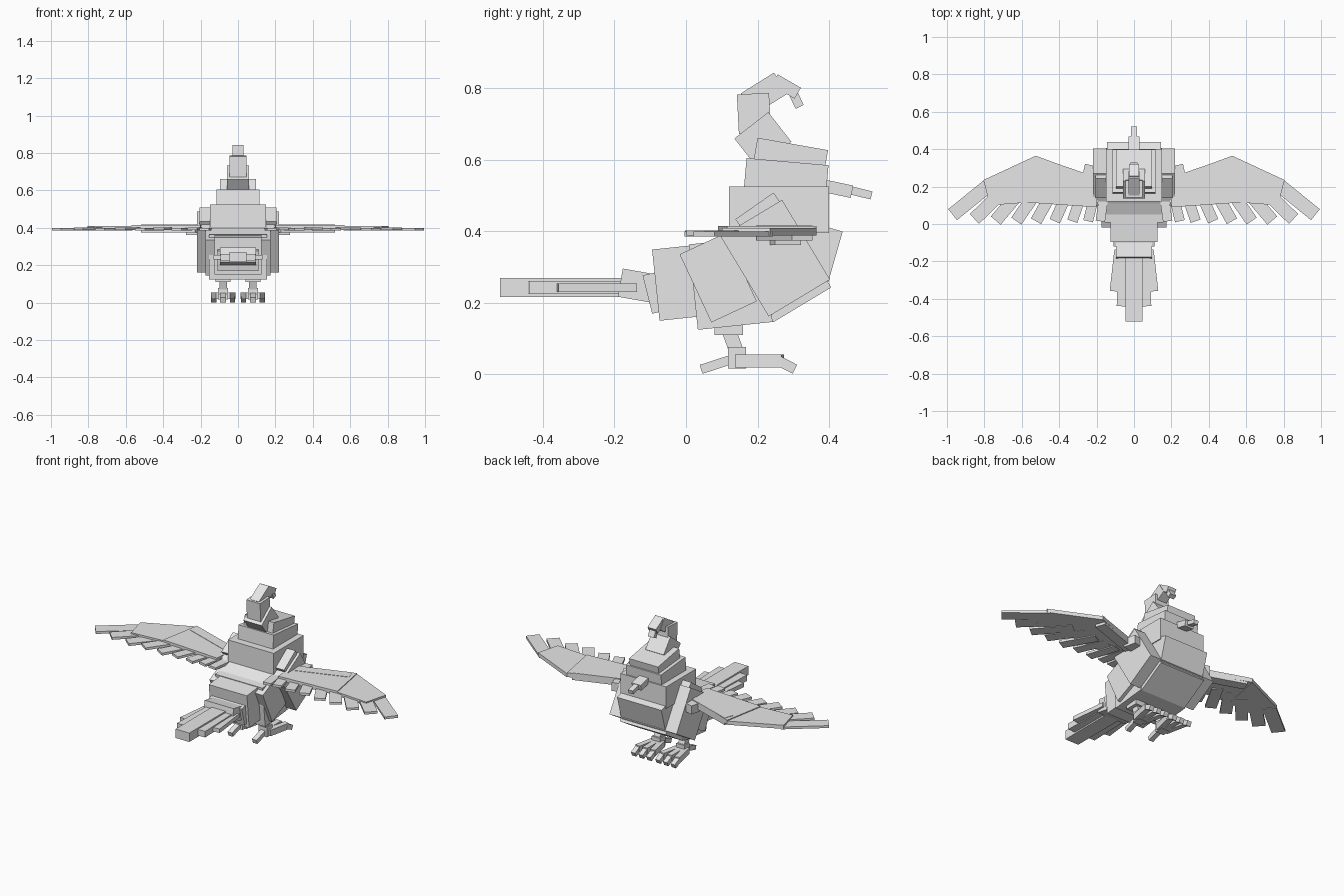
import bpy, bmesh, math
from mathutils import Matrix, Vector

cube = bpy.data.objects.get("Cube")
if cube:
    bpy.data.objects.remove(cube)

colour = (0.8, 0.8, 0.8, 1)
grey = bpy.data.materials.new("plain_grey")
grey.use_nodes = True
grey.diffuse_color = colour
grey.node_tree.nodes["Principled BSDF"].inputs["Base Color"].default_value = colour


def finish(name, bm):
    bmesh.ops.recalc_face_normals(bm, faces=bm.faces)
    mesh = bpy.data.meshes.new(name)
    bm.to_mesh(mesh)
    bm.free()
    mesh.materials.append(grey)
    obj = bpy.data.objects.new(name, mesh)
    bpy.context.collection.objects.link(obj)


def cuboid(name, centre, size, angle, axis):
    """Box turned about one axis through its centre."""
    bm = bmesh.new()
    turn = Matrix.Rotation(angle, 4, axis)
    place = Matrix.Translation(centre) @ turn @ Matrix.Diagonal((*size, 1))
    bmesh.ops.create_cube(bm, size=1, matrix=place)
    finish(name, bm)


def block(name, at, length, height, width, pitch=0, x=0):
    """Box centred at (y, z); positive pitch lifts its front end."""
    cuboid(name, (x, *at), (width, length, height), math.radians(pitch), "X")


def plank(name, start, end, width, level, thick):
    """Flat strip from start to end in plan, centred on a height."""
    start, end = Vector(start), Vector(end)
    run = end - start
    middle = (start + end) / 2
    cuboid(name, (*middle, level), (run.length, width, thick), math.atan2(run.y, run.x), "Z")


def panel(name, outline, sign, base, thick):
    """Flat plate with a plan outline, mirrored by sign."""
    bm = bmesh.new()
    face = bm.faces.new([bm.verts.new((sign * x, y, base)) for x, y in outline])
    result = bmesh.ops.extrude_face_region(bm, geom=[face])
    top = [v for v in result["geom"] if isinstance(v, bmesh.types.BMVert)]
    bmesh.ops.translate(bm, verts=top, vec=(0, 0, thick))
    finish(name, bm)


# Body
block("belly", at=(0.125, 0.255), length=0.21, height=0.24, width=0.31, pitch=6)
block("breast", at=(0.255, 0.31), length=0.19, height=0.27, width=0.3, pitch=31)
block("upper_chest", at=(0.32, 0.35), length=0.2, height=0.16, width=0.29, pitch=-16)
block("front_flanks", at=(0.25, 0.325), length=0.2, height=0.26, width=0.44, pitch=31)
block("rear_flanks", at=(0.09, 0.27), length=0.14, height=0.21, width=0.35, pitch=25)
block("shoulders", at=(0.22, 0.43), length=0.13, height=0.1, width=0.41, pitch=35)
block("rump", at=(0.015, 0.26), length=0.2, height=0.2, width=0.25, pitch=6)

# Tail
block("tail_root", at=(-0.04, 0.24), length=0.14, height=0.11, width=0.22, pitch=14)
block("tail_joint", at=(-0.09, 0.24), length=0.19, height=0.08, width=0.19, pitch=-10)
block("tail_middle_feather", at=(-0.31, 0.243), length=0.42, height=0.053, width=0.09)

# Neck, head and beak
block("neck", at=(0.26, 0.46), length=0.28, height=0.13, width=0.3)
block("cheeks", at=(0.28, 0.55), length=0.23, height=0.09, width=0.23, pitch=-5)
block("head", at=(0.29, 0.595), length=0.2, height=0.1, width=0.19, pitch=-10)
block("beak_base", at=(0.42, 0.52), length=0.09, height=0.035, width=0.06, pitch=-12)
block("beak_tip", at=(0.48, 0.51), length=0.08, height=0.023, width=0.03, pitch=-14)

# Crest curling forward
block("crest_base", at=(0.215, 0.655), length=0.12, height=0.105, width=0.12, pitch=38)
block("crest_stem", at=(0.19, 0.73), length=0.09, height=0.11, width=0.09, pitch=3)
block("crest_top", at=(0.218, 0.785), length=0.11, height=0.07, width=0.06, pitch=32)
block("crest_front", at=(0.28, 0.805), length=0.075, height=0.035, width=0.055, pitch=-30)
block("crest_tip", at=(0.305, 0.775), length=0.06, height=0.025, width=0.04, pitch=-65)

# Wing landmarks in plan
bend, wrist, inner_rear = (0.525, 0.365), (0.805, 0.235), (0.57, 0.115)
inner_outline = [(0.19, 0.24), bend, inner_rear, (0.2, 0.09)]
outer_outline = [bend, wrist, (0.77, 0.1), inner_rear]
feather_count = 9

for sign, tag in ((1, "left"), (-1, "right")):
    # Side tail feathers
    plank(f"{tag}_tail_inner_feather", (sign * 0.05, -0.12), (sign * 0.06, -0.44), 0.065, 0.243, 0.036)
    plank(f"{tag}_tail_outer_feather", (sign * 0.075, -0.14), (sign * 0.1, -0.36), 0.06, 0.242, 0.024)

    # Wing plates
    plank(f"{tag}_wing_joint", (sign * 0.18, 0.265), (sign * 0.27, 0.285), 0.075, 0.387, 0.05)
    plank(f"{tag}_wing_arm", (sign * 0.22, 0.225), (sign * 0.51, 0.325), 0.06, 0.396, 0.042)
    panel(f"{tag}_inner_wing", inner_outline, sign, base=0.39, thick=0.025)
    panel(f"{tag}_outer_wing", outer_outline, sign, base=0.388, thick=0.022)

    # Wing feathers fanning outward and growing toward the tip
    for i in range(feather_count):
        t = i / (feather_count - 1)
        tip = Vector((sign * (0.18 + 0.79 * t ** 1.2), 0.015 + 0.035 * t ** 8))
        angle = math.radians(8 + 43 * t)
        length = 0.15 + 0.11 * t
        base = tip + length * Vector((-sign * math.sin(angle), math.cos(angle)))
        level = 0.392 + 0.004 * (i % 2)
        plank(f"{tag}_wing_feather_{i + 1}", base, tip, 0.05 + 0.025 * t, level, 0.014)

    # Legs
    leg = sign * 0.08
    block(f"{tag}_thigh", at=(0.12, 0.13), length=0.08, height=0.04, width=0.08, x=leg)
    block(f"{tag}_shin", at=(0.13, 0.095), length=0.04, height=0.08, width=0.04, pitch=20, x=leg)
    block(f"{tag}_ankle", at=(0.143, 0.047), length=0.05, height=0.06, width=0.054, x=leg)
    block(f"{tag}_back_toe", at=(0.085, 0.028), length=0.09, height=0.026, width=0.03, pitch=18, x=leg)

    # Three splayed front toes with claws
    for spread, toe in ((-1, "inner"), (0, "middle"), (1, "outer")):
        root = leg + sign * spread * 0.022
        end = leg + sign * spread * 0.05
        plank(f"{tag}_{toe}_toe", (root, 0.14), (end, 0.27), 0.032, 0.037, 0.036)
        block(f"{tag}_{toe}_claw", at=(0.28, 0.027), length=0.055, height=0.028, width=0.028, pitch=-27, x=end)
